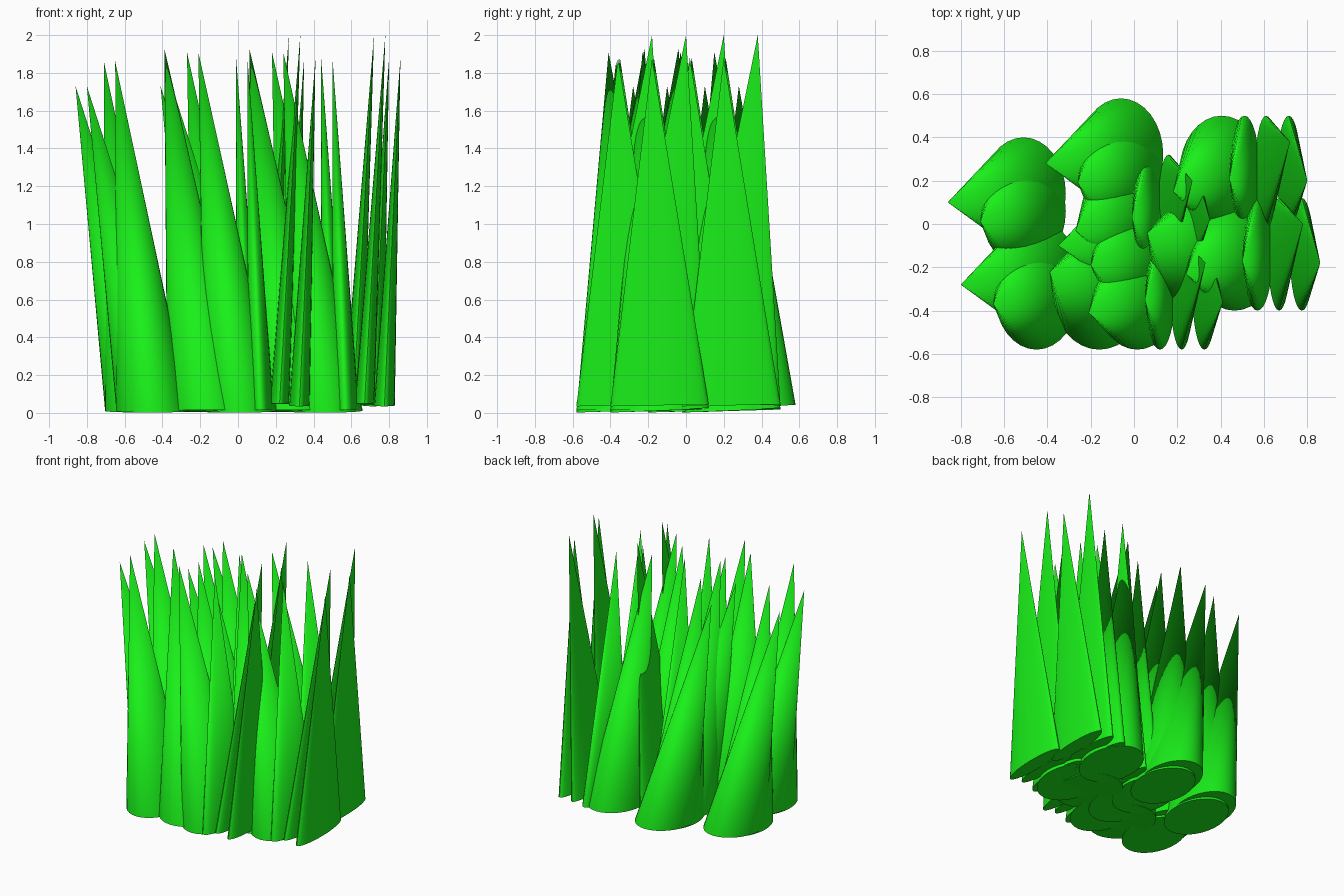
import bpy, bmesh, math
from mathutils import Matrix

if "Cube" in bpy.data.objects:
    bpy.data.objects.remove(bpy.data.objects["Cube"])

green = bpy.data.materials.new("grass_green")
green.diffuse_color = (0.01, 0.87, 0.01, 1)
green.use_nodes = True
green.node_tree.nodes["Principled BSDF"].inputs["Base Color"].default_value = green.diffuse_color

# Each blade: base centre, base radii, tip, base tilt (rise per unit y), in the back-left tuft
BLADES = {
    "outer_bent_blade": ((-0.51, 0.14, 0.025), (0.195, 0.26), (-0.86, 0.10, 1.73), 0.07),
    "outer_wide_blade": ((-0.51, 0.06, 0.010), (0.195, 0.26), (-0.71, 0.01, 1.86), 0.03),
    "front_wide_blade": ((-0.22, 0.06, 0.010), (0.215, 0.26), (-0.45, 0.16, 1.93), -0.02),
    "middle_wide_blade": ((-0.045, 0.06, 0.012), (0.195, 0.26), (-0.27, -0.03, 1.91), 0.04),
    "middle_thin_blade": ((0.06, 0.06, 0.020), (0.07, 0.26), (-0.01, 0.03, 1.88), 0.02),
    "tall_thin_blade": ((0.16, 0.06, 0.045), (0.052, 0.26), (0.27, 0.20, 2.00), -0.02),
    "end_thin_blade": ((0.265, 0.06, 0.040), (0.055, 0.26), (0.35, 0.02, 1.88), 0.02),
}

# Offsets of the four overlapping tufts
TUFTS = {
    "back_left": (0.0, 0.0),
    "front_left": (0.06, -0.38),
    "back_right": (0.45, 0.18),
    "front_right": (0.51, -0.20),
}


def blade_mesh(name, base, radii, tip, tilt):
    """Elliptical cone sheared so its point leans to the tip."""
    bm = bmesh.new()
    bmesh.ops.create_cone(bm, cap_ends=True, segments=32,
                          radius1=1, radius2=0, depth=1)
    bmesh.ops.remove_doubles(bm, verts=bm.verts, dist=1e-5)
    for v in bm.verts:
        t = v.co.z + 0.5
        x = base[0] + v.co.x * radii[0] + t * (tip[0] - base[0])
        y = base[1] + v.co.y * radii[1] + t * (tip[1] - base[1])
        z = base[2] + v.co.y * radii[1] * tilt + t * (tip[2] - base[2])
        v.co = (x, y, z)
    mesh = bpy.data.meshes.new(name)
    bm.to_mesh(mesh)
    bm.free()
    mesh.materials.append(green)
    return mesh


# Grass blades, repeated in every tuft
for name, spec in BLADES.items():
    mesh = blade_mesh(name, *spec)
    for tuft, (dx, dy) in TUFTS.items():
        # The front wide blade only grows in the two front tufts
        if name == "front_wide_blade" and tuft.startswith("back"):
            continue
        obj = bpy.data.objects.new(f"{tuft}_{name}", mesh)
        obj.location = (dx, dy, 0)
        bpy.context.collection.objects.link(obj)
    bpy.ops.object.select_all(action='DESELECT')
    obj.select_set(True)
    bpy.context.view_layer.objects.active = obj
    bpy.ops.object.shade_smooth_by_angle(angle=math.radians(40))
